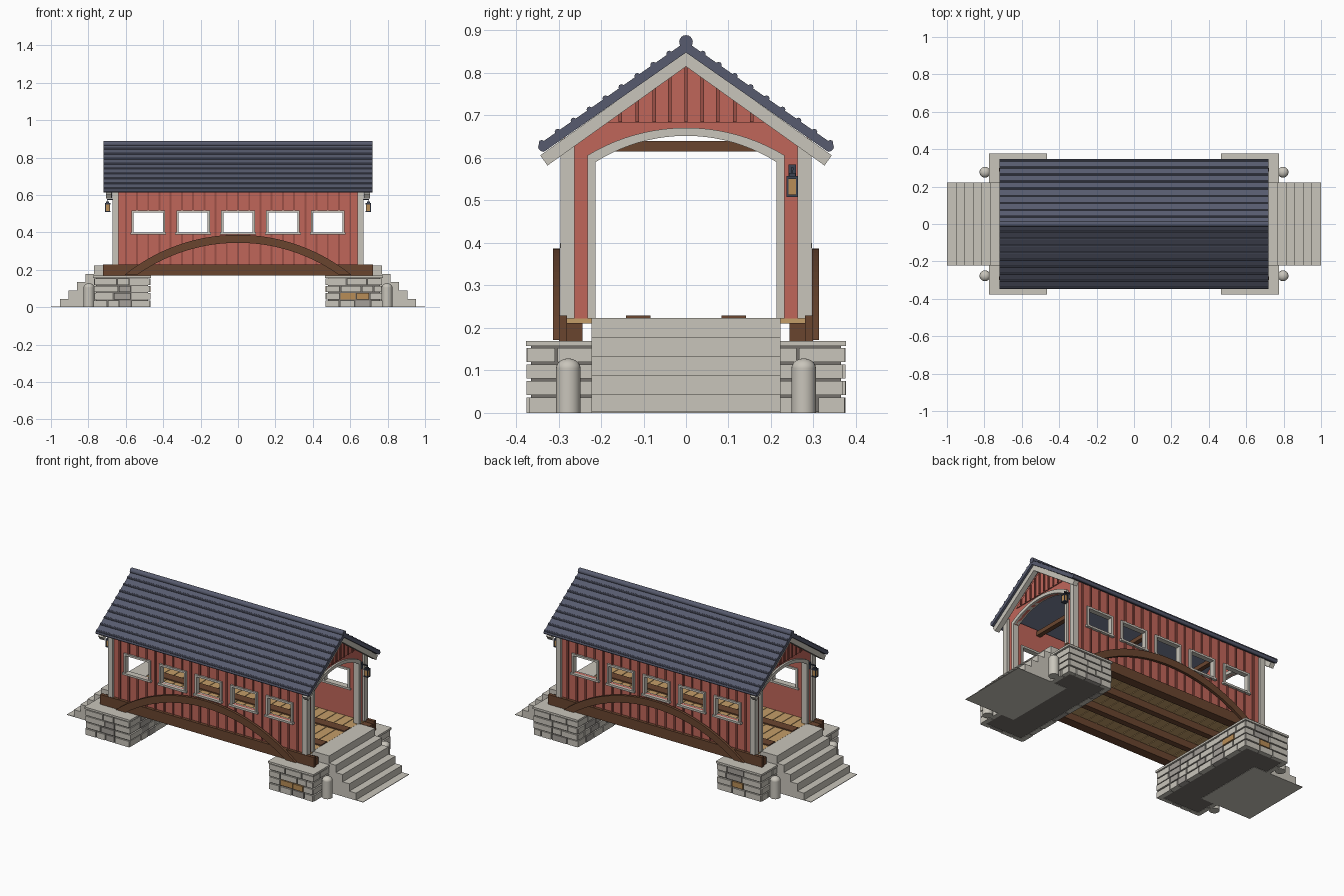
import bpy, bmesh, math, random
from mathutils import Matrix, Vector

if "Cube" in bpy.data.objects:
    bpy.data.objects.remove(bpy.data.objects["Cube"])

random.seed(4)


def mat(name, hexa):
    m = bpy.data.materials.new(name)
    c = [int(hexa[i:i + 2], 16) / 255 for i in (0, 2, 4)]
    m.diffuse_color = [((v + 0.055) / 1.055) ** 2.4 if v > 0.04 else v / 12.92 for v in c] + [1]
    m.use_nodes = True
    m.node_tree.nodes["Principled BSDF"].inputs["Base Color"].default_value = m.diffuse_color
    return m


CREAM, GREY = mat("cream stone and trim", "c9c5bb"), mat("grey stone", "a5a09a")
MORTAR, OCHRE = mat("dark mortar", "75716c"), mat("ochre stone", "b98d57")
RED, DARKRED = mat("barn red", "c0665a"), mat("deep red batten", "9c5046")
BROWN, TAN = mat("dark timber", "6a452f"), mat("deck plank", "c49d68")
SLATE, IRON = mat("slate roof", "575b6e"), mat("iron", "3d4352")

ROT = Matrix.Rotation(math.pi, 4, 'Z')
ENDS = (("right", Matrix()), ("left", ROT))     # the bridge has half-turn symmetry
SIDES = (("front", Matrix()), ("back", ROT))


def finish(name, bm, m, tf=Matrix(), smooth=False):
    bm.transform(tf)
    bmesh.ops.recalc_face_normals(bm, faces=bm.faces)
    me = bpy.data.meshes.new(name)
    bm.to_mesh(me)
    bm.free()
    for x in (m if isinstance(m, list) else [m]):
        me.materials.append(x)
    ob = bpy.data.objects.new(name, me)
    bpy.context.collection.objects.link(ob)
    if smooth:
        bpy.context.view_layer.objects.active = ob
        ob.select_set(True)
        bpy.ops.object.shade_smooth_by_angle(angle=math.radians(40))
        ob.select_set(False)
    return ob


def boxes(name, items, m, tf=Matrix()):
    """items: (x0, x1, y0, y1, z0, z1[, material index])"""
    bm = bmesh.new()
    for b in items:
        mx = Matrix.Translation([(b[i] + b[i + 1]) / 2 for i in (0, 2, 4)]) @ \
            Matrix.Diagonal([b[i + 1] - b[i] for i in (0, 2, 4)] + [1])
        n = len(bm.faces)
        bmesh.ops.create_cube(bm, size=1, matrix=mx)
        bm.faces.ensure_lookup_table()
        for f in bm.faces[n:]:
            f.material_index = b[6] if len(b) > 6 else 0
    return finish(name, bm, m, tf)


def prism(name, pts, axis, a, b, m, tf=Matrix()):
    """Extrude a 2D outline along x (points are y,z) or y (points are x,z)."""
    bm = bmesh.new()
    def P(p, d):
        return (d, p[0], p[1]) if axis == 'x' else (p[0], d, p[1])
    f = bm.faces.new([bm.verts.new(P(p, a)) for p in pts])
    r = bmesh.ops.extrude_face_region(bm, geom=[f])
    d = Vector(P((0, 0), b - a))
    for v in r['geom']:
        if isinstance(v, bmesh.types.BMVert):
            v.co += d
    return finish(name, bm, m, tf)


def rods(name, items, axis, r, length, m, segs=8):
    bm = bmesh.new()
    for c in items:
        rot = Matrix.Rotation(math.pi / 2, 4, axis)
        bmesh.ops.create_cone(bm, cap_ends=True, segments=segs, radius1=r, radius2=r,
                              depth=length, matrix=Matrix.Translation(c) @ rot)
    return finish(name, bm, m, smooth=True)


def arc(half, base, rise, n=20):
    """Segmental arc from -half to +half, springing at z = base."""
    R = (half ** 2 + rise ** 2) / (2 * rise)
    t = math.asin(half / R)
    return [(R * math.sin(t * (2 * i / n - 1)),
             base + rise - R + R * math.cos(t * (2 * i / n - 1))) for i in range(n + 1)]


# Stone abutments: mortar core, coursed stones, cap slabs
def abutment(tag, tf):
    core = [(.48, .76, -.365, .365, .002, .16)]
    st, h = [], .0388

    def row(a, b, k, put):
        u = a
        while u < b - .001:
            w = random.uniform(.06, .115)
            if b - u - w < .045:
                w = b - u
            edge = u == a or u + w > b - .001
            col = 0 if edge or random.random() < .55 else 1
            put(u + .003, u + w - .003, k * h + (.003 if k else 0), (k + 1) * h - .003,
                random.uniform(0, .004), col)
            u += w
    for k in range(4):
        for s in (-1, 1):
            def side(u, v, z0, z1, e, c):
                y0, y1 = sorted((s * .35, s * (.376 - e)))
                if s < 0 and k == 1 and u > .5 and v < .74:
                    c = 2
                st.append((u, v, y0, y1, z0, z1, c))
            row(.4705, .7695, k, side)

            def outer(u, v, z0, z1, e, c):
                y0, y1 = sorted((s * u, s * v))
                st.append((.745, .772 - e, y0, y1, z0, z1, c))
            row(.2, .372, k, outer)

        def inner(u, v, z0, z1, e, c):
            st.append((.468 + e, .5, u, v, z0, z1, 2 if k == 2 and -.33 < u < -.24 else c))
        row(-.372, .372, k, inner)
    boxes(tag + "_abutment_core", core, MORTAR, tf)
    boxes(tag + "_abutment_stones", st, [CREAM, GREY, OCHRE], tf)
    boxes(tag + "_abutment_cap", [(.466, .774, -.377, .377, .157, .169)], CREAM, tf)


for tag, tf in ENDS:
    abutment(tag, tf)
    # Steps
    pts = [(.66, 0), (1.0, 0), (1.0, .003)]
    for i in range(5):
        x = .953 - i * .0455
        pts += [(x, .003 if i == 0 else i * .0446), (x, (i + 1) * .0446)]
    prism(tag + "_steps", pts + [(.66, .223)], 'y', -.222, .222, CREAM, tf)
    # Domed bollards
    bm = bmesh.new()
    for y in (-.277, .277):
        bmesh.ops.create_cone(bm, cap_ends=True, segments=20, radius1=.029, radius2=.029, depth=.106,
                              matrix=Matrix.Translation((.797, y, .053)))
        bmesh.ops.create_uvsphere(bm, u_segments=20, v_segments=10, radius=.029,
                                  matrix=Matrix.Translation((.797, y, .105)) @ Matrix.Diagonal((1, 1, .8, 1)))
    finish(tag + "_bollards", bm, CREAM, tf, True)
    # Portal wall with arched opening, cream casing
    inn = arc(.213, .59, .062)
    wall = [(-.28, .222), (-.28, .65), (0, .845), (.28, .65), (.28, .222), (.215, .222)]
    prism(tag + "_portal_wall", wall + inn[::-1] + [(-.215, .222)], 'x', .64, .656, RED, tf)
    out = arc(.232, .606, .065)
    prism(tag + "_portal_casing", [(-.232, .222)] + out + [(.232, .222), (.213, .222)] + inn[::-1]
          + [(-.213, .222)], 'x', .632, .668, CREAM, tf)
    # Gable panel and battens
    prism(tag + "_gable_panel", [(-.2, .683), (.2, .683), (0, .825)], 'x', .65, .662, RED, tf)
    boxes(tag + "_gable_battens", [(.66, .668, y - .004, y + .004, .685, .825 - .71 * abs(y))
                                   for y in (-.155, -.115, -.075, -.038, 0, .038, .075, .115, .155)], DARKRED, tf)
    # Corner boards
    boxes(tag + "_corner_boards", [(.64, .672, s * .279 - .0165, s * .279 + .0165, .222, .645)
                                   for s in (-1, 1)], CREAM, tf)
    # Bargeboards
    prism(tag + "_bargeboard", [(-.343, .606), (0, .85), (.343, .606), (.326, .582), (0, .815),
                                (-.326, .582)], 'x', .675, .705, CREAM, tf)
    # Lantern: bracket, cage, glass
    y, x = .25, .697
    boxes(tag + "_lantern_iron", [(.655, .662, y - .009, y + .009, .545, .585),
                                  (.655, .70, y - .003, y + .003, .572, .578),
                                  (x - .002, x + .002, y - .002, y + .002, .56, .575),
                                  (x - .008, x + .008, y - .008, y + .008, .557, .564),
                                  (x - .014, x + .014, y - .014, y + .014, .55, .557),
                                  (x - .014, x + .014, y - .014, y + .014, .508, .514)]
          + [(x + i * .011 - .002, x + i * .011 + .002, y + j * .011 - .002, y + j * .011 + .002, .512, .552)
             for i in (-1, 1) for j in (-1, 1)], IRON, tf)
    boxes(tag + "_lantern_glass", [(x - .01, x + .01, y - .01, y + .01, .513, .551)], OCHRE, tf)

WIN = [-.48, -.24, 0, .24, .48]
for tag, tf in SIDES:
    # Side wall built around five window openings
    xs = [-.64] + [c + d for c in WIN for d in (-.08, .08)] + [.64]
    w = [(-.645, .645, -.28, -.266, .222, .40), (-.645, .645, -.28, -.266, .508, .652)]
    w += [(xs[i], xs[i + 1], -.28, -.266, .40, .508) for i in range(0, len(xs), 2)]
    boxes(tag + "_side_wall", w, RED, tf)
    # Battens, broken at the windows
    b = []
    for i in range(-10, 11):
        x = i * .06
        spans = [(.222, .648)] if i % 4 == 2 else [(.222, .395), (.515, .648)]
        b += [(x - .005, x + .005, -.287, -.279, z0, z1) for z0, z1 in spans]
    boxes(tag + "_wall_battens", b, DARKRED, tf)
    # Window frames with sills
    f = []
    for c in WIN:
        f += [(c - .09, c - .078, -.291, -.26, .39, .516), (c + .078, c + .09, -.291, -.26, .39, .516),
              (c - .09, c + .09, -.291, -.26, .505, .517), (c - .096, c + .096, -.296, -.258, .388, .400)]
    boxes(tag + "_window_frames", f, CREAM, tf)
    # Long edge beam and bowed arch
    boxes(tag + "_edge_beam", [(-.722, .722, -.299, -.28, .168, .229)], BROWN, tf)
    prism(tag + "_arch", arc(.607, .172, .215, 28) + arc(.54, .172, .172, 28)[::-1],
          'y', -.313, -.297, BROWN, tf)
    # Roof slope with course ridges
    prism(tag + "_roof_slope", [(0, .848), (0, .874), (-.346, .632), (-.335, .614)],
          'x', -.718, .718, SLATE, tf)
    t = [.002 + i * .0375 for i in range(1, 10)]
    ob = rods(tag + "_roof_courses", [(0, -y, .873 - .7 * y) for y in t], 'Y', .007, 1.436, SLATE)
    ob.data.transform(tf)

# Ridge and eave rolls
rods("ridge_roll", [(0, 0, .873)], 'Y', .016, 1.44, SLATE, 16)
rods("eave_rolls", [(0, s * .337, .626) for s in (-1, 1)], 'Y', .011, 1.436, SLATE, 12)
# Deck, runners, joists and roof ties
boxes("deck_planks", [(-.66 + i * .06 + .002, -.6 + i * .06 - .002, -.28, .28, .21, .222)
                      for i in range(22)], TAN)
boxes("wheel_runners", [(-.66, .66, s * .1125 - .0285, s * .1125 + .0285, .221, .229)
                        for s in (-1, 1)], BROWN)
boxes("joists", [(-.715, .715, y - .018, y + .018, .168, .211)
                 for y in (-.262, -.09, .09, .262)], BROWN)
boxes("roof_ties", [(x - .014, x + .014, -.27, .27, .615, .64) for x in (-.45, 0, .45)], BROWN)
